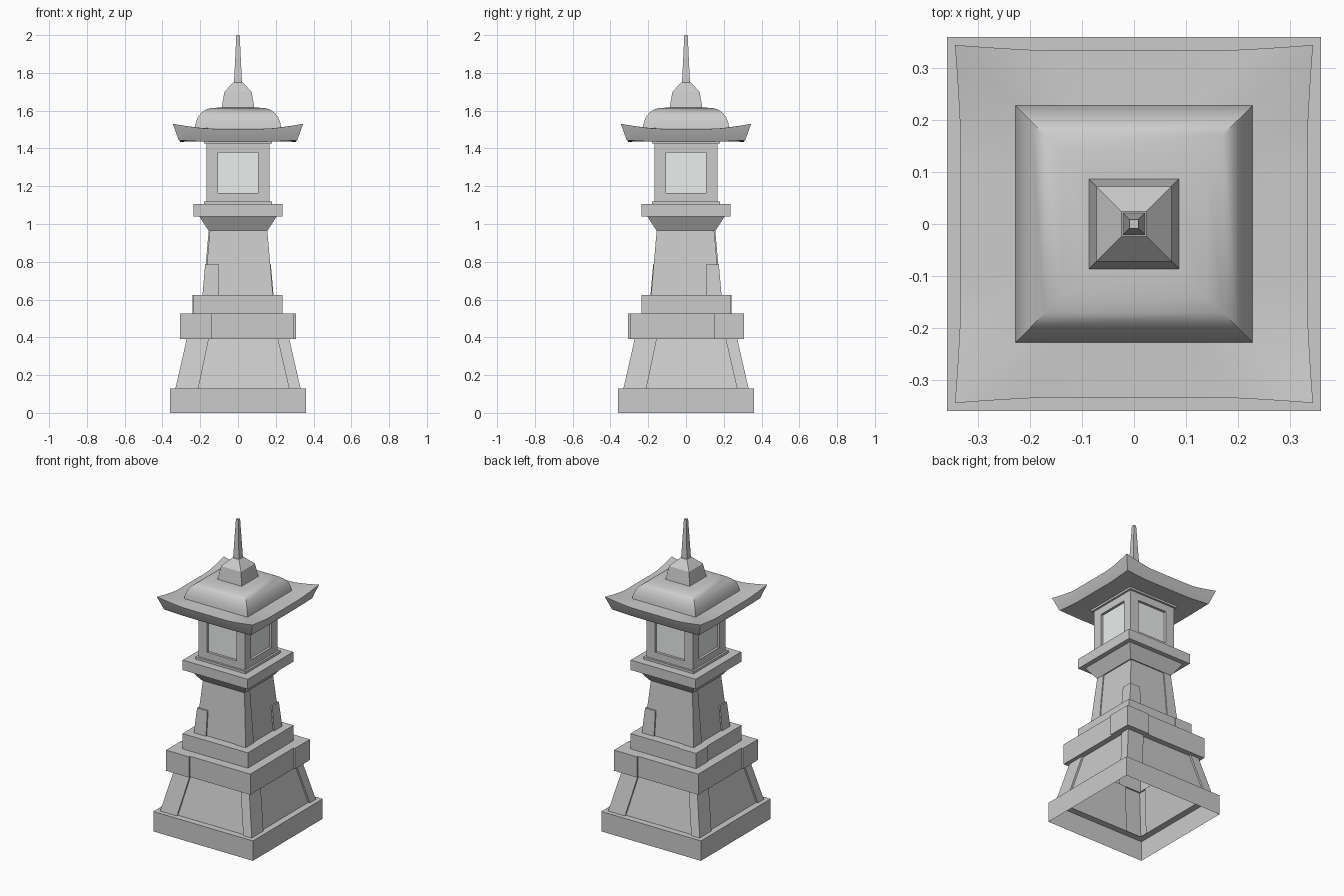
import bpy, bmesh, math
from mathutils import Matrix

if "Cube" in bpy.data.objects:
    bpy.data.objects.remove(bpy.data.objects["Cube"])


def loft(name, rings, cap=False, smooth=None):
    """Skin a list of closed rings (lists of points), ordered from the bottom up."""
    bm = bmesh.new()
    vs = [[bm.verts.new(p) for p in r] for r in rings]
    for a, b in zip(vs, vs[1:]):
        n = len(a)
        for i in range(n):
            j = (i + 1) % n
            bm.faces.new((a[i], a[j], b[j], b[i]))
    if cap:
        bm.faces.new(vs[-1])
    bmesh.ops.remove_doubles(bm, verts=bm.verts, dist=1e-5)
    bmesh.ops.dissolve_degenerate(bm, edges=bm.edges, dist=1e-5)
    me = bpy.data.meshes.new(name)
    bm.to_mesh(me)
    bm.free()
    ob = bpy.data.objects.new(name, me)
    bpy.context.collection.objects.link(ob)
    if smooth:
        bpy.ops.object.select_all(action='DESELECT')
        ob.select_set(True)
        bpy.context.view_layer.objects.active = ob
        bpy.ops.object.shade_smooth_by_angle(angle=math.radians(smooth))
    return ob


def turn(x, y, i):
    """Quarter turns about z."""
    for _ in range(i):
        x, y = -y, x
    return x, y


def square(h, z):
    return [(*turn(-h, -h, i), z) for i in range(4)]


def squares(name, profile, cap=False, smooth=None):
    return loft(name, [square(h, z) for h, z in profile], cap, smooth)


def masonry(h, z, depths, arm_in, arm_out):
    """Square ring whose corner stones stand proud of the wall by the given depths."""
    pts = []
    for i, d in enumerate(depths):
        for x, y in ((-h, -arm_in), (-h - d, -arm_in), (-h - d, -h - d),
                     (-arm_out, -h - d), (-arm_out, -h)):
            pts.append((*turn(x, y, i), z))
    return pts


# open plinth
squares("plinth", [(.36, 0), (.36, .13), (.318, .13)])

# tapered foot with raised corner stones
loft("tapered_foot", [masonry(.319, .13, [.012] * 4, .27, .21),
                      masonry(.26, .39, [.012] * 4, .21, .155)])

# two stepped slabs
two, flat = [.01, 0, .01, 0], [0] * 4
loft("lower_slab", [masonry(.26, .39, flat, .15, .14), masonry(.296, .39, two, .15, .14),
                    masonry(.296, .525, two, .15, .14), masonry(.235, .525, flat, .15, .14)])
one = [0, 0, 0, .006]
loft("upper_slab", [masonry(.236, .525, one, .12, .12), masonry(.236, .625, one, .12, .12),
                    masonry(.178, .625, flat, .12, .12)])

# shaft: two full-height corner stones, two half-height ones
full, half = [.009, .006, .009, .006], [0, .006, 0, .006]
loft("shaft", [masonry(.179, .625, full, .105, .1), masonry(.165, .785, full, .105, .1),
               masonry(.165, .785, half, .105, .1), masonry(.149, .965, half, .1, .098)])

# flared collar and platform under the lantern
squares("collar", [(.149, .965), (.156, .965), (.205, 1.04)])
squares("platform", [(.205, 1.04), (.235, 1.04), (.235, 1.105), (.168, 1.105)])
squares("lower_trim", [(.181, 1.105), (.181, 1.12), (.166, 1.12)])
squares("upper_trim", [(.166, 1.425), (.181, 1.425), (.181, 1.44)])


# lantern walls with recessed windows
def rect(w, z0, z1, y):
    return [(-w, y, z0), (w, y, z0), (w, y, z1), (-w, y, z1)]


pale = bpy.data.materials.new("pale_pane")
pale.diffuse_color = (.82, .86, .84, 1)
pale.use_nodes = True
pale.node_tree.nodes["Principled BSDF"].inputs["Base Color"].default_value = pale.diffuse_color
for i, side in enumerate(("front", "right", "back", "left")):
    wall = loft(side + "_window_wall", [rect(.168, 1.105, 1.44, -.168),
                                        rect(.106, 1.165, 1.378, -.168),
                                        rect(.106, 1.165, 1.378, -.152)])
    pane = loft(side + "_pane", [rect(.106, 1.165, 1.378, -.152)], cap=True)
    pane.data.materials.append(pale)
    for ob in (wall, pane):
        ob.data.transform(Matrix.Rotation(i * math.pi / 2, 4, 'Z'))


# eaves that sweep up at the corners
def eave(h, z, lift=0, bow=0, n=16):
    pts = []
    for i in range(4):
        for k in range(n):
            t = 2 * k / n - 1
            rise = max(0, (abs(t) - .45) / .55) ** 1.3
            x, y = turn(t * h, -h + bow * (1 - rise), i)
            pts.append((x, y, z + lift * rise))
    return pts


loft("eaves", [eave(.165, 1.438), eave(.312, 1.435, .008, .006), eave(.316, 1.441, .008, .006),
               eave(.345, 1.504, .027, .011), eave(.29, 1.504, .013, .004),
               eave(.228, 1.506)], smooth=25)

# domed roof cap
squares("roof_dome", [(.229, 1.504), (.225, 1.53), (.215, 1.56), (.198, 1.585),
                      (.172, 1.605), (.14, 1.615), (.08, 1.616)], smooth=35)

# finial and spire
squares("finial", [(.087, 1.614), (.072, 1.70), (.024, 1.75), (.015, 1.75)])
squares("spire", [(.021, 1.748), (.009, 2.0)], cap=True)
